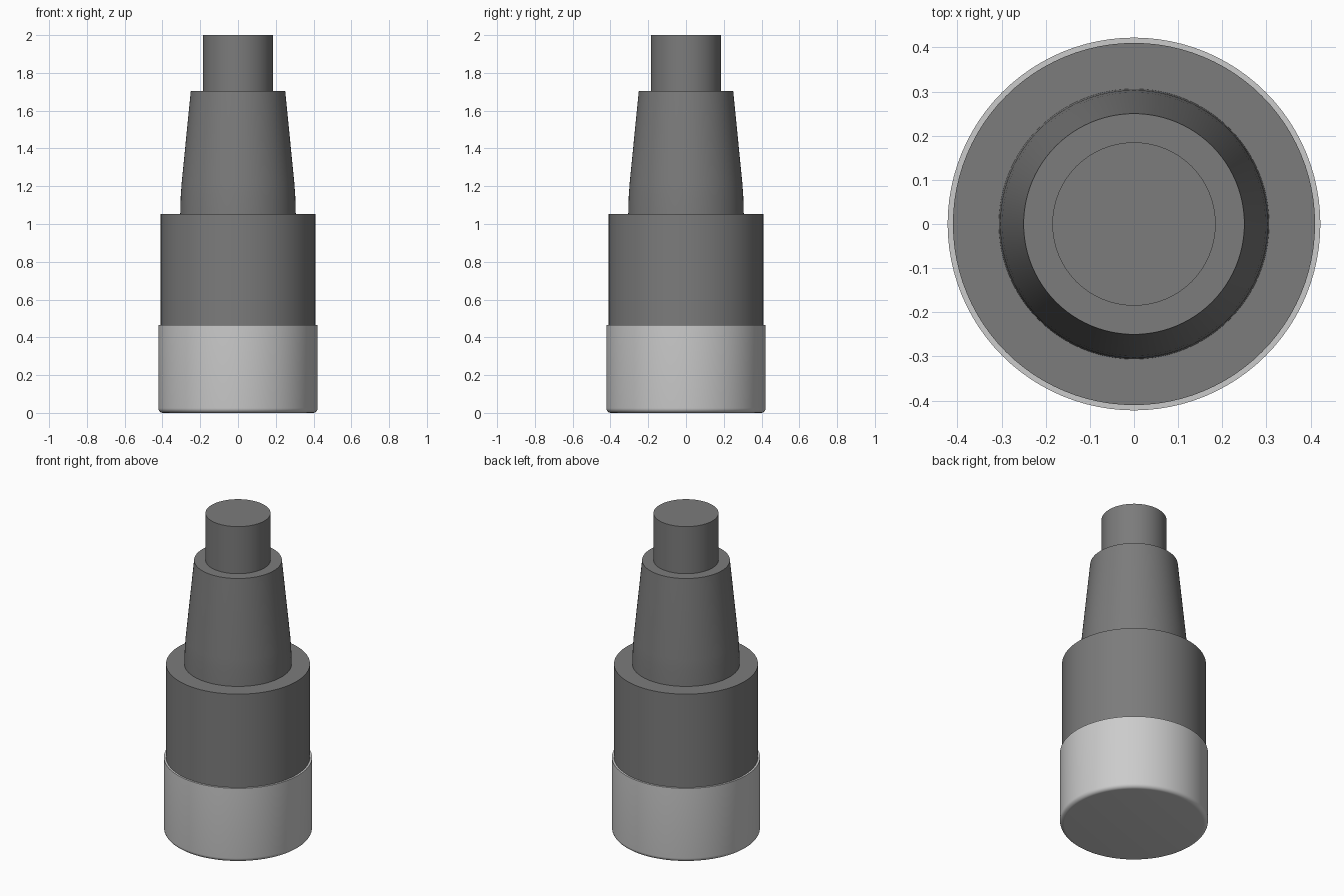
import bpy, bmesh, math

if "Cube" in bpy.data.objects:
    bpy.data.objects.remove(bpy.data.objects["Cube"])

SEGMENTS = 96


def lathe(name, profile, material=None):
    """Revolve (radius, z) points around z and close both ends."""
    bm = bmesh.new()
    rings = []
    for r, z in profile:
        rings.append([bm.verts.new((r * math.cos(a), r * math.sin(a), z))
                      for a in (2 * math.pi * i / SEGMENTS for i in range(SEGMENTS))])
    for low, high in zip(rings, rings[1:]):
        for i in range(SEGMENTS):
            j = (i + 1) % SEGMENTS
            bm.faces.new((low[i], low[j], high[j], high[i]))
    bm.faces.new(rings[0][::-1])
    bm.faces.new(rings[-1])
    mesh = bpy.data.meshes.new(name)
    bm.to_mesh(mesh)
    bm.free()
    obj = bpy.data.objects.new(name, mesh)
    bpy.context.collection.objects.link(obj)
    if material:
        mesh.materials.append(material)
    bpy.context.view_layer.objects.active = obj
    bpy.ops.object.select_all(action='DESELECT')
    obj.select_set(True)
    bpy.ops.object.shade_smooth_by_angle(angle=math.radians(35))
    return obj


dark = bpy.data.materials.new("dark_grey")
dark.diffuse_color = (0.2, 0.2, 0.2, 1)
dark.use_nodes = True
dark.node_tree.nodes["Principled BSDF"].inputs["Base Color"].default_value = dark.diffuse_color
light = bpy.data.materials.new("light_grey")
light.diffuse_color = (0.55, 0.55, 0.55, 1)
light.use_nodes = True
light.node_tree.nodes["Principled BSDF"].inputs["Base Color"].default_value = light.diffuse_color

# Light base collar with a rounded bottom edge
R, FILLET = 0.422, 0.025
corner = [(R - FILLET + FILLET * math.sin(t), FILLET - FILLET * math.cos(t))
          for t in (math.pi / 2 * i / 6 for i in range(7))]
lathe("base_collar", corner + [(R, 0.465)], light)

# Main body cylinder
lathe("body", [(0.41, 0.46), (0.41, 1.052)], dark)

# Tapered sleeve, nearly straight at its foot
lathe("tapered_sleeve", [(0.306, 1.05), (0.303, 1.15), (0.298, 1.22),
                         (0.25, 1.704)], dark)

# Top stem
lathe("top_stem", [(0.185, 1.70), (0.185, 2.0)], dark)
